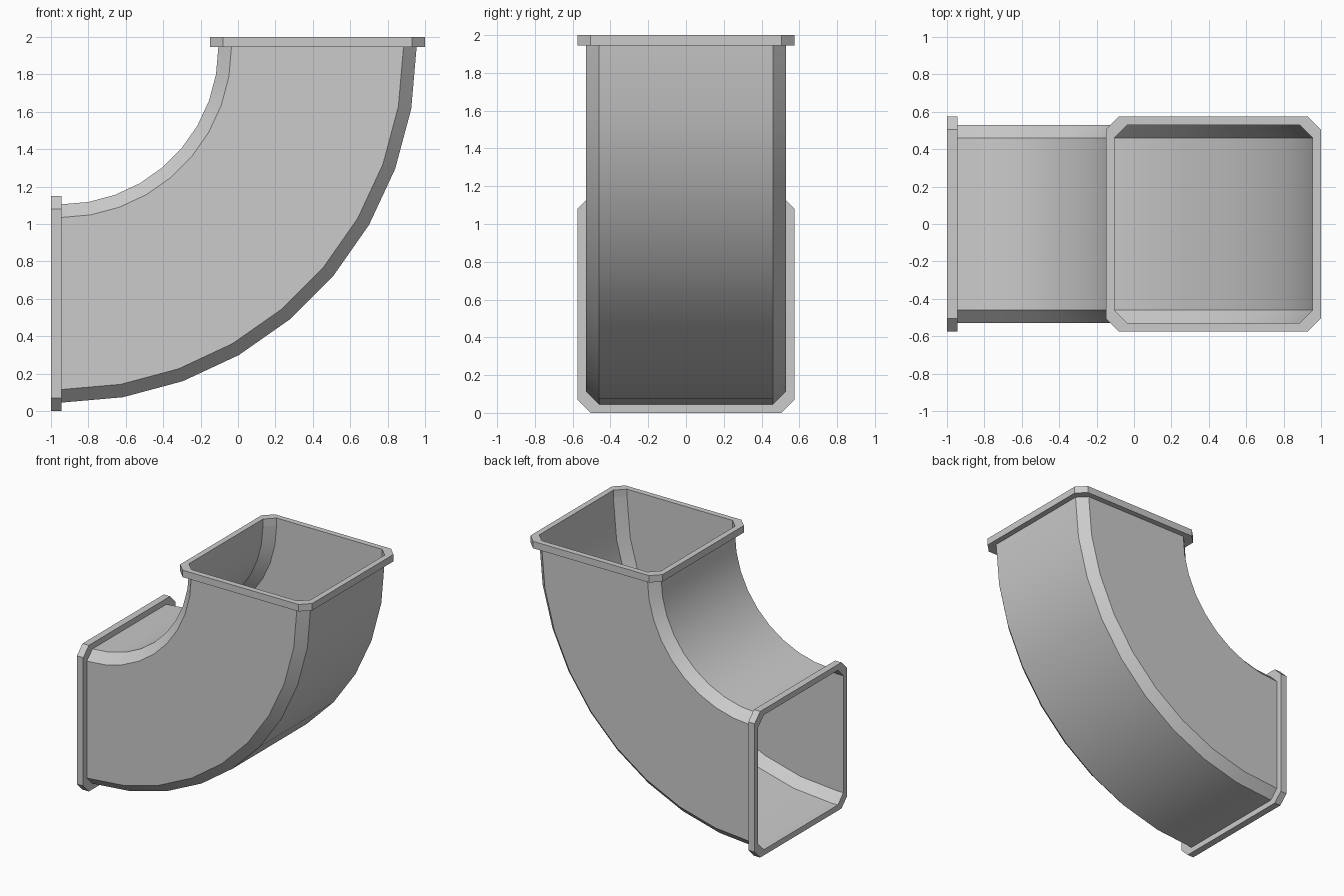
import bpy, bmesh
from math import sin, cos, radians
from mathutils import Vector

if "Cube" in bpy.data.objects:
    bpy.data.objects.remove(bpy.data.objects["Cube"])

CENTRE = Vector((-0.945, 0, 1.945))   # axis of the bend
INNER, OUTER, HALF = 0.84, 1.9, 0.53  # duct radii and half depth
CHAMFER, RIM, THICK = 0.07, 0.045, 0.055
STEPS = 9

metal = bpy.data.materials.new("light grey metal")
metal.use_nodes = True
colour = (0.6, 0.6, 0.6, 1)
metal.diffuse_color = colour
metal.node_tree.nodes["Principled BSDF"].inputs["Base Color"].default_value = colour


def section(grow=0):
    """Chamfered rectangle as (radius, y) pairs."""
    a, b, h, c = INNER - grow, OUTER + grow, HALF + grow, CHAMFER
    return [(a + c, -h), (b - c, -h), (b, c - h), (b, h - c),
            (b - c, h), (a + c, h), (a, h - c), (a, c - h)]


def ring(bm, profile, degrees, slide=0):
    """Place a section on the bend, slid along its tangent."""
    a = radians(degrees)
    return [bm.verts.new(CENTRE + Vector((r * sin(a) + slide * cos(a), y,
                                          -r * cos(a) + slide * sin(a))))
            for r, y in profile]


def bridge(bm, first, second):
    for i in range(len(first)):
        j = (i + 1) % len(first)
        bm.faces.new((first[i], first[j], second[j], second[i]))


def finish(bm, name):
    bmesh.ops.recalc_face_normals(bm, faces=bm.faces)
    mesh = bpy.data.meshes.new(name)
    bm.to_mesh(mesh)
    bm.free()
    mesh.materials.append(metal)
    obj = bpy.data.objects.new(name, mesh)
    bpy.context.collection.objects.link(obj)
    return obj


# Open curved duct
bm = bmesh.new()
rings = [ring(bm, section(), 90 * i / STEPS) for i in range(STEPS + 1)]
for first, second in zip(rings, rings[1:]):
    bridge(bm, first, second)
duct = finish(bm, "curved_duct")
bpy.ops.object.select_all(action='DESELECT')
duct.select_set(True)
bpy.context.view_layer.objects.active = duct
bpy.ops.object.shade_smooth_by_angle(angle=radians(30))

# Flange frame at each open end
for name, degrees, slide in (("side_flange", 0, -THICK), ("top_flange", 90, THICK)):
    bm = bmesh.new()
    loops = [ring(bm, section(grow), degrees, s)
             for grow, s in ((0, 0), (RIM, 0), (RIM, slide), (0, slide))]
    for i in range(4):
        bridge(bm, loops[i], loops[(i + 1) % 4])
    finish(bm, name)
